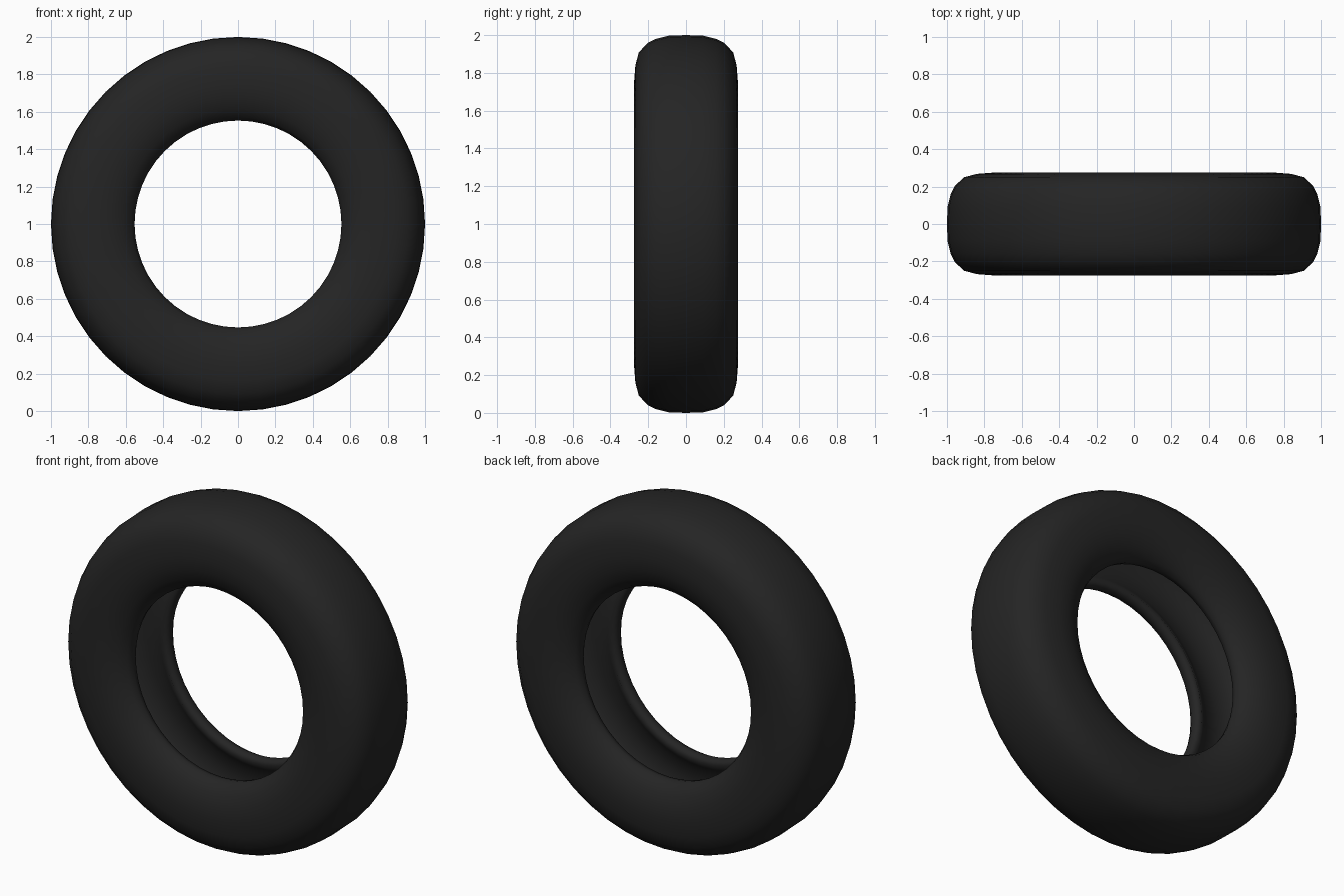
import bpy, bmesh, math

if "Cube" in bpy.data.objects:
    bpy.data.objects.remove(bpy.data.objects["Cube"])

SEGMENTS = 48

# half cross-section of the hollow tyre: (sideways offset, radius)
half = [
    (0.0, 1.0), (0.09, 0.997), (0.16, 0.98), (0.205, 0.957), (0.25, 0.908),  # tread and shoulder
    (0.268, 0.84), (0.275, 0.75), (0.268, 0.68), (0.245, 0.615),             # sidewall
    (0.212, 0.57), (0.18, 0.553), (0.15, 0.558), (0.135, 0.582),             # rounded bead
    (0.16, 0.62), (0.19, 0.67), (0.207, 0.75), (0.197, 0.84),                # inner cavity
    (0.16, 0.895), (0.09, 0.922), (0.0, 0.93),
]
# mirror to a closed loop
profile = half + [(-y, r) for y, r in reversed(half[1:-1])]

bm = bmesh.new()
rings = []
for i in range(SEGMENTS):
    a = 2 * math.pi * i / SEGMENTS
    rings.append([bm.verts.new((r * math.cos(a), y, 1 + r * math.sin(a))) for y, r in profile])
n = len(profile)
for i in range(SEGMENTS):
    p, q = rings[i], rings[(i + 1) % SEGMENTS]
    for j in range(n):
        k = (j + 1) % n
        bm.faces.new((p[j], p[k], q[k], q[j]))
bmesh.ops.recalc_face_normals(bm, faces=bm.faces)
for f in bm.faces:
    f.smooth = True

mesh = bpy.data.meshes.new("tyre")
bm.to_mesh(mesh)
bm.free()
tyre = bpy.data.objects.new("tyre", mesh)
bpy.context.collection.objects.link(tyre)

# black rubber
rubber = bpy.data.materials.new("black rubber")
rubber.diffuse_color = (0.018, 0.018, 0.018, 1)
rubber.use_nodes = True
rubber.node_tree.nodes["Principled BSDF"].inputs["Base Color"].default_value = rubber.diffuse_color
mesh.materials.append(rubber)
